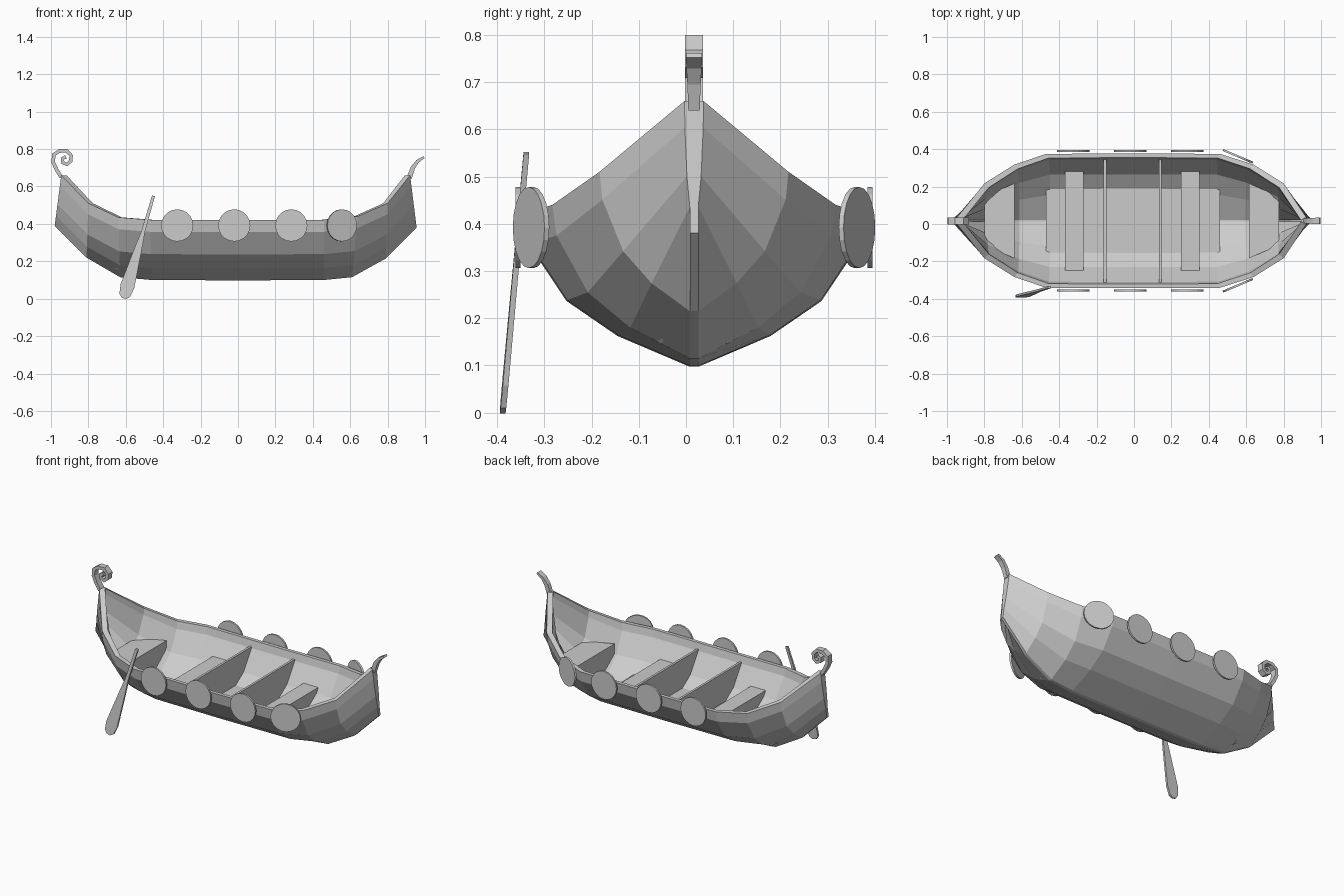
import bpy, bmesh, math
from mathutils import Vector, Matrix

cube = bpy.data.objects.get("Cube")
if cube:
    bpy.data.objects.remove(cube)

CY = 0.017  # hull centre line

grey = bpy.data.materials.new("plain grey")
grey.use_nodes = True
colour = (0.6, 0.6, 0.6, 1)
grey.diffuse_color = colour
grey.node_tree.nodes["Principled BSDF"].inputs["Base Color"].default_value = colour


def add_object(name, bm):
    bmesh.ops.recalc_face_normals(bm, faces=bm.faces[:])
    mesh = bpy.data.meshes.new(name)
    bm.to_mesh(mesh)
    bm.free()
    mesh.materials.append(grey)
    obj = bpy.data.objects.new(name, mesh)
    bpy.context.scene.collection.objects.link(obj)
    return obj


def loft(name, rings, caps=None):
    """Skin closed rings of points, then cap both ends."""
    bm = bmesh.new()
    rows = [[bm.verts.new(p) for p in ring] for ring in rings]
    n = len(rows[0])
    for a, b in zip(rows, rows[1:]):
        for i in range(n):
            j = (i + 1) % n
            bm.faces.new((a[i], a[j], b[j], b[i]))
    for row in (rows[0], rows[-1]):
        for cap in caps or [range(n)]:
            bm.faces.new([row[i] for i in cap])
    return add_object(name, bm)


def cross_plate(name, x, thick, half):
    """Plate across the boat from a half outline of (y, z)."""
    outline = half + [(-y, z) for y, z in reversed(half)]
    return loft(name, [[(x + s * thick / 2, y + CY, z) for y, z in outline] for s in (-1, 1)])


def sweep(name, path):
    """Flat bar along (x, z, half thickness, half width)."""
    rings = []
    for i, (x, z, t, w) in enumerate(path):
        a, b = path[max(i - 1, 0)], path[min(i + 1, len(path) - 1)]
        d = Vector((b[0] - a[0], b[1] - a[1])).normalized() * t
        rings.append([(x - d.y * s, CY + w * q, z + d.x * s)
                      for s, q in ((-1, -1), (1, -1), (1, 1), (-1, 1))])
    return loft(name, rings)


# Hull: stations of (keel x, rim x, keel z, rim z, half width)
stations = [
    (-0.98, -0.945, 0.39, 0.66, 0.02), (-0.81, -0.80, 0.22, 0.51, 0.2),
    (-0.63, -0.64, 0.115, 0.435, 0.3), (-0.46, -0.47, 0.1, 0.422, 0.358),
    (0, 0, 0.098, 0.42, 0.36), (0.46, 0.46, 0.1, 0.422, 0.358),
    (0.61, 0.64, 0.115, 0.44, 0.3), (0.79, 0.8, 0.215, 0.51, 0.2),
    (0.955, 0.92, 0.38, 0.66, 0.02)]
section = [(1, 1), (0.97, 0.8), (0.75, 0.43), (0.45, 0.2), (0.03, 0)]

rings = []
for xk, xr, zk, zr, w in stations:
    outer, inner = [], []
    for fw, fz in section:
        x, z = xk + (xr - xk) * fz, zk + (zr - zk) * fz
        y = max(w * fw, 0.009)
        outer.append((x, y, z))
        inner.append((x * 0.97, max(y - 0.022, 0.004), z if fz == 1 else z + 0.02))
    loop = []
    for half in (outer, inner):
        full = half + [(x, -y, z) for x, y, z in reversed(half)]
        loop += full if half is outer else full[::-1]
    rings.append([(x, y + CY, z) for x, y, z in loop])
m = 2 * len(section)
loft("hull", rings, [range(m), range(m, 2 * m), (0, m - 1, m, 2 * m - 1)])

# Deck, benches and dividing boards
cross_plate("floor", -0.005, 0.93, [(0.2, 0.205), (0.1, 0.16)])
for name, x in (("front_bench", -0.32), ("rear_bench", 0.3)):
    cross_plate(name, x, 0.1, [(0.265, 0.29), (0.265, 0.25), (0.19, 0.2)])
for name, x in (("front_divider", -0.155), ("rear_divider", 0.14)):
    cross_plate(name, x, 0.014, [(0.34, 0.385), (0.325, 0.335), (0.25, 0.235), (0.1, 0.14)])

# Raised platforms at both ends
for name, s, shift in (("bow_platform", -1, 0), ("stern_platform", 1, -0.025)):
    levels = [(0.2, 0.34, 0.13, 0.34), (0.2, 0.25, 0.08, 0.3), (0.07, 0.145, 0.03, 0.255)]
    loft(name, [[(s * 0.64 + shift, CY + a, za), (s * 0.8 + shift, CY + b, zb),
                 (s * 0.8 + shift, CY - b, zb), (s * 0.64 + shift, CY - a, za)]
                for a, za, b, zb in levels])

# Round shields along both sides
for side, label in ((-1, "right"), (1, "left")):
    for i, (x, off, turn) in enumerate([(-0.325, 0.3725, 0), (-0.02, 0.3725, 0),
                                        (0.285, 0.3725, 0), (0.555, 0.345, 23)]):
        bm = bmesh.new()
        bmesh.ops.create_cone(bm, cap_ends=True, segments=20, radius1=0.086,
                              radius2=0.086, depth=0.011)
        place = (Matrix.Translation((x, CY + side * off, 0.392))
                 @ Matrix.Rotation(math.radians(-side * turn), 4, "Z")
                 @ Matrix.Rotation(math.pi / 2, 4, "X"))
        bmesh.ops.transform(bm, matrix=place, verts=bm.verts[:])
        add_object(f"{label}_shield_{i + 1}", bm)

# Curled bow post
curl = [(-0.945, 0.65), (-0.97, 0.69), (-0.988, 0.73), (-0.985, 0.77), (-0.955, 0.79),
        (-0.915, 0.79), (-0.892, 0.765), (-0.895, 0.735), (-0.915, 0.718),
        (-0.937, 0.728), (-0.938, 0.75), (-0.92, 0.758)]
sweep("bow_curl", [(x, z, 0.01, 0.019) for x, z in curl])

# Stern post
sweep("stern_post", [(0.915, 0.645, 0.014, 0.012), (0.935, 0.7, 0.012, 0.014),
                     (0.96, 0.735, 0.009, 0.016), (0.994, 0.757, 0.006, 0.017)])

# Paddle leaning on the side
top, tip = Vector((-0.452, -0.338, 0.55)), Vector((-0.61, -0.388, 0.002))
across = Vector((0.96, 0, -0.28))
rings = []
for t, w in ((0, 0.008), (0.35, 0.01), (0.5, 0.019), (0.88, 0.038), (0.97, 0.03), (1, 0.012)):
    c = top.lerp(tip, t)
    rings.append([c + across * w * s + Vector((0, 0.006 * q, 0))
                  for s, q in ((-1, -1), (1, -1), (1, 1), (-1, 1))])
loft("paddle", rings)
